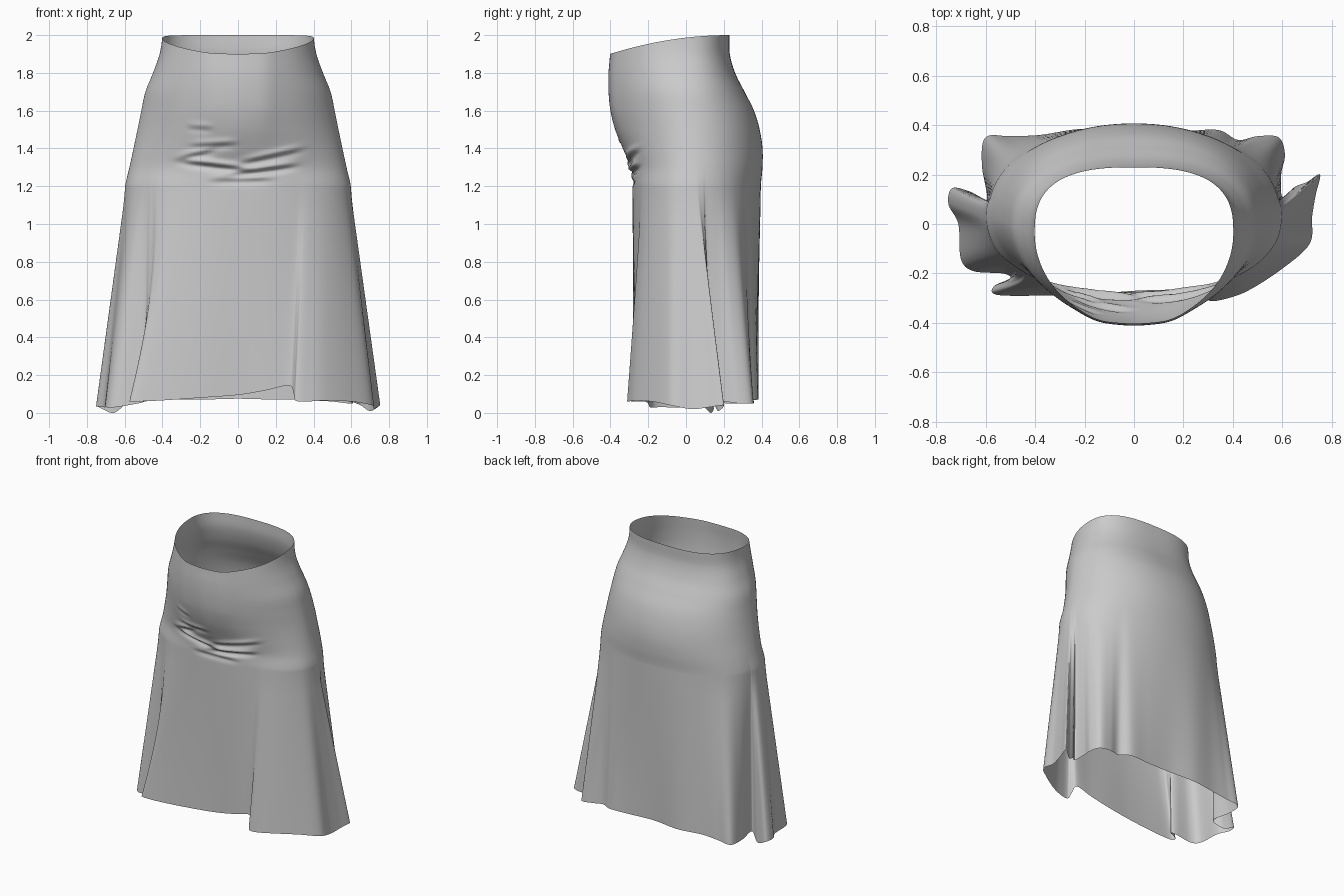
import bpy
from math import cos, sin, radians, exp, copysign, pi

# Body profile from z=2.0 down to z=1.2 in steps of 0.1:
# half width, centre y, front y, back y, front squareness, back squareness
BODY = [(.400, -.03, -.397, .230, 2.0, 2.7), (.415, -.03, -.402, .232, 2.0, 2.6),
        (.450, -.02, -.410, .260, 1.9, 2.45), (.490, -.01, -.410, .310, 1.8, 2.3),
        (.512, .00, -.400, .360, 1.75, 2.2), (.532, .01, -.375, .390, 1.75, 2.15),
        (.553, .02, -.335, .405, 1.85, 2.1), (.574, .03, -.292, .405, 2.05, 2.1),
        (.592, .03, -.285, .397, 2.2, 2.1)]
HIP, SOFT = 1.2, .16

# Hem outline with its folds: x, y, z, matching angle on the hip section
HEM_RIGHT = [(0, -.27, .095, -90), (.15, -.265, .12, -75), (.27, -.26, .145, -61),
             (.295, -.285, .10, -57), (.305, -.31, .065, -54), (.36, -.305, .06, -50),
             (.46, -.27, .065, -42), (.60, -.18, .06, -29), (.71, -.08, .04, -17),
             (.72, .03, .02, -7), (.735, .12, .03, -1), (.752, .20, .04, 3),
             (.70, .17, .01, 6), (.65, .15, .04, 8.5), (.60, .11, .06, 11),
             (.595, .20, .06, 18), (.61, .28, .05, 25), (.585, .35, .05, 34),
             (.50, .355, .06, 43), (.42, .34, .065, 51), (.34, .38, .07, 58),
             (.20, .375, .07, 71)]
HEM_LEFT = [(0, .37, .075, 90), (-.20, .385, .07, 109), (-.38, .36, .07, 124),
            (-.50, .355, .06, 134), (-.60, .35, .05, 146), (-.615, .24, .05, 157),
            (-.595, .10, .05, 169), (-.66, .13, .00, 172), (-.735, .145, .03, 176),
            (-.75, .08, .035, 181), (-.71, 0, .03, 189), (-.70, -.14, .03, 202),
            (-.65, -.19, .03, 209), (-.53, -.20, .05, 216), (-.50, -.22, .06, 219),
            (-.565, -.25, .06, 222), (-.56, -.285, .06, 227), (-.42, -.29, .065, 239),
            (-.20, -.285, .08, 255)]

# Front creases: x, z, half length, slope, depth
CREASES = [(-.20, 1.51, .06, -.05, .006), (-.13, 1.42, .11, .05, .010),
           (-.22, 1.37, .09, .25, .012), (.18, 1.36, .15, .22, .012),
           (-.12, 1.31, .17, -.12, .018), (.12, 1.285, .17, .14, .018),
           (.02, 1.235, .15, .02, .010)]


def spline(p0, p1, p2, p3, t):
    return [b + .5 * t * (c - a + t * (2*a - 5*b + 4*c - d + t * (3*(b - c) + d - a)))
            for a, b, c, d in zip(p0, p1, p2, p3)]


def section(angle, z):
    """Point on the rounded body section at a height."""
    s = min(max((2.0 - z) / .1, 0), len(BODY) - 1.001)
    i = int(s)
    last = len(BODY) - 1
    w, c, f, b, nf, nb = spline(BODY[max(i-1, 0)], BODY[i], BODY[i+1], BODY[min(i+2, last)], s - i)
    ca, sa = cos(radians(angle)), sin(radians(angle))
    n = nb if sa > 0 else nf
    x = w * copysign(abs(ca) ** (2 / n), ca)
    y = c + (b - c if sa > 0 else c - f) * copysign(abs(sa) ** (2 / n), sa)
    if sa < 0:  # slightly fuller belly corners
        y -= .008 * min(max((z - 1.4) / .2, 0), 1) * exp(-((abs(x) - .15) / .07) ** 2)
    return x, y


def crease(x, z):
    d = 0
    for x0, z0, length, slope, depth in CREASES:
        u = (z - z0 - slope * (x - x0)) / .02
        d += depth * 2 * u * exp(-u * u - ((x - x0) / length) ** 4)
    return d


# Smooth closed hem curve
ctrl = HEM_RIGHT + HEM_LEFT
n = len(ctrl)
wrap = lambda i: (*ctrl[i % n][:3], ctrl[i % n][3] + 360 * (i // n))
STEPS, ROWS = 8, 200
hem = [spline(wrap(i-1), wrap(i), wrap(i+1), wrap(i+2), k / STEPS)
       for i in range(n) for k in range(STEPS)]

# Loft from the waist rim down to the hem
verts = []
for r in range(ROWS + 1):
    v = r / ROWS
    for hx, hy, hz, a in hem:
        hz = max(hz, 0)
        rim_y = section(a, 1.97)[1]
        rim_z = 2 - .1 * (max(.23 - rim_y, 0) / .63) ** 2
        z = rim_z + v * (hz - rim_z)
        x, y = section(a, z)
        s = HIP - z
        if s > -SOFT:  # ease from the hip into the flared folds
            t = (s if s > SOFT else (s + SOFT) ** 2 / (4 * SOFT)) / (HIP - hz)
            x, y = x + t * (hx - x), y + t * (hy - y)
            # left front fold edge bows inward halfway down
            x += .045 * sin(pi * t) * exp(-(((hx + .56) / .06) ** 2 + ((hy + .265) / .04) ** 2))
        if y < -.1 and 1.1 < z < 1.65:
            y -= crease(x, z)
        verts.append((x, y, z))
m = len(hem)
faces = [(r*m + j, (r+1)*m + j, (r+1)*m + (j+1) % m, r*m + (j+1) % m)
         for r in range(ROWS) for j in range(m)]

mesh = bpy.data.meshes.new("skirt")
mesh.from_pydata(verts, [], faces)
mesh.shade_smooth()
bpy.context.collection.objects.link(bpy.data.objects.new("skirt", mesh))
